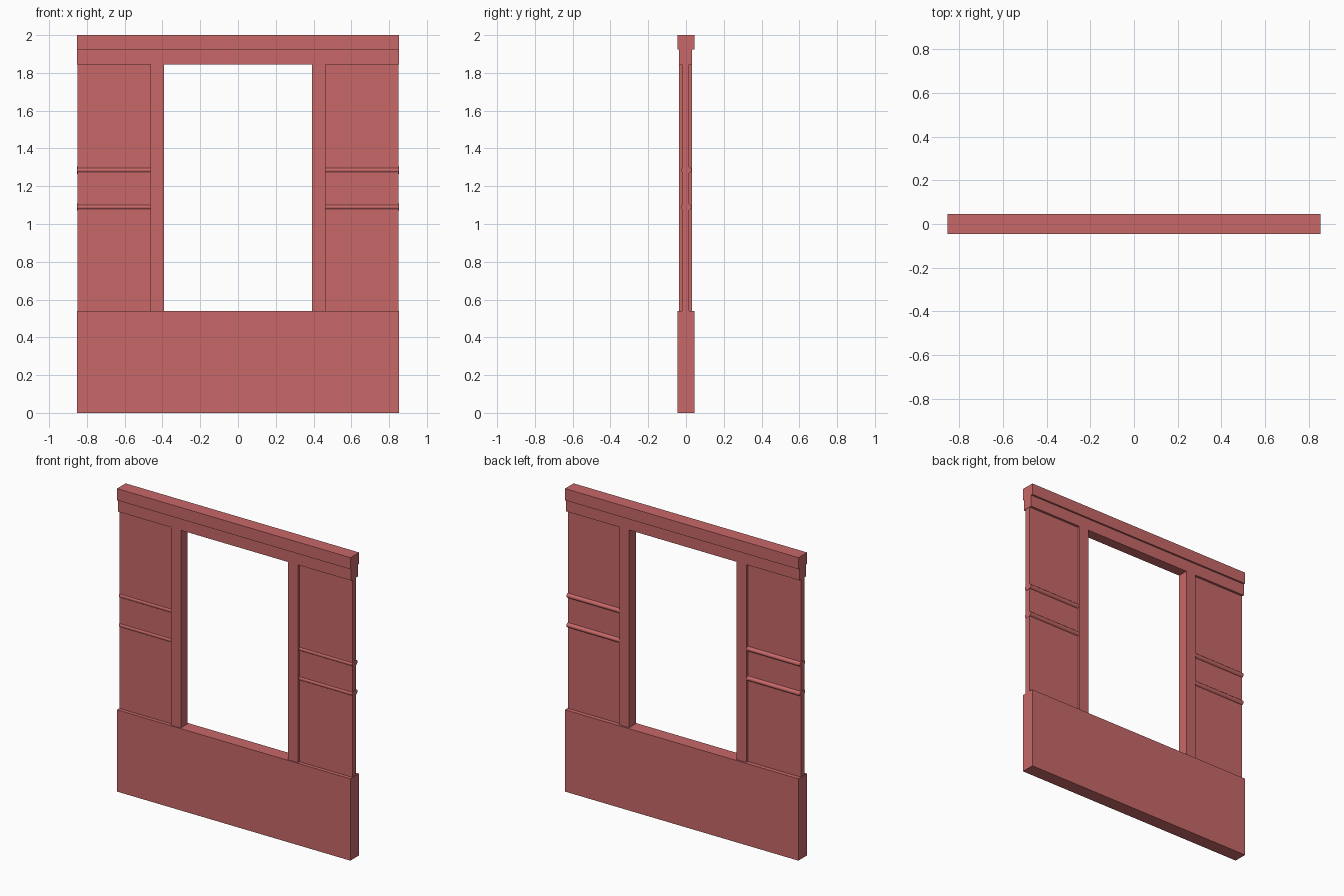
import bpy, bmesh, math

cube = bpy.data.objects.get("Cube")
if cube:
    bpy.data.objects.remove(cube, do_unlink=True)

# One colour for the whole wall
RED = (0.58, 0.14, 0.14, 1)
paint = bpy.data.materials.new("dusty_red")
paint.use_nodes = True
paint.diffuse_color = RED
paint.node_tree.nodes["Principled BSDF"].inputs["Base Color"].default_value = RED


def add_object(name, bm):
    mesh = bpy.data.meshes.new(name)
    bm.to_mesh(mesh)
    bm.free()
    mesh.materials.append(paint)
    obj = bpy.data.objects.new(name, mesh)
    bpy.context.collection.objects.link(obj)
    return obj


def box(name, x, y, z):
    """Box from (min, max) pairs on each axis."""
    bm = bmesh.new()
    bmesh.ops.create_cube(bm, size=1)
    for v in bm.verts:
        v.co = [(a + b) / 2 + c * (b - a) for c, (a, b) in zip(v.co, (x, y, z))]
    return add_object(name, bm)


def rail(name, x, z, depth=0.029, height=0.019):
    """Rounded moulding that runs through the panel and bulges on both faces."""
    bm = bmesh.new()
    bmesh.ops.create_cone(bm, cap_ends=True, segments=16, radius1=1, radius2=1, depth=1)
    for v in bm.verts:
        across, up, along = v.co
        v.co = ((x[0] + x[1]) / 2 + along * (x[1] - x[0]),
                0.002 + across * depth, z + up * height)
    bmesh.ops.recalc_face_normals(bm, faces=bm.faces)
    for f in bm.faces:
        f.smooth = len(f.verts) == 4
    for e in bm.edges:
        e.smooth = all(f.smooth for f in e.link_faces)
    return add_object(name, bm)


HALF = 0.852
JAMB_IN, JAMB_OUT = 0.392, 0.464
SILL, HEAD = 0.54, 1.845
WIDE = (-HALF, HALF)
THICK = (-0.045, 0.045)
MIDDLE = (-0.037, 0.033)

# Full-width courses
box("base_wall", WIDE, THICK, (0, 0.413))
box("sill_band", WIDE, THICK, (0.413, SILL))
box("header_beam", WIDE, MIDDLE, (HEAD, 1.923))
box("top_beam", WIDE, THICK, (1.923, 2))

# Side panels, window jambs and rails
for side, s in (("left", 1), ("right", -1)):
    def span(a, b):
        return tuple(sorted((s * a, s * b)))
    box(side + "_panel", span(JAMB_OUT, HALF - 0.002), (-0.021, 0.017), (SILL, HEAD))
    box(side + "_jamb", span(JAMB_IN, JAMB_OUT), MIDDLE, (SILL, HEAD))
    for level, z in (("lower", 1.09), ("upper", 1.285)):
        rail(f"{side}_{level}_rail", span(JAMB_OUT, HALF), z)
